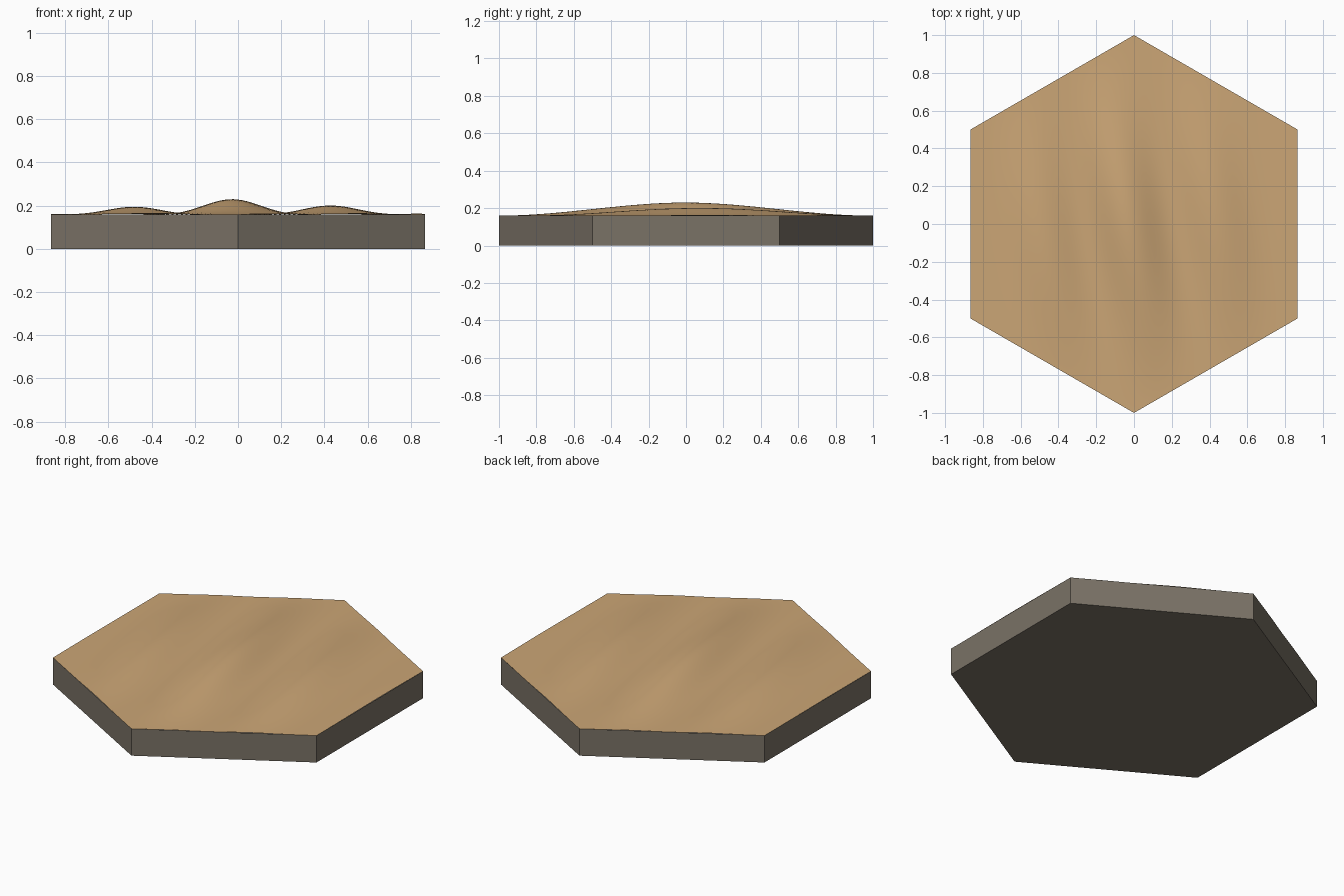
import bpy, bmesh, math

if "Cube" in bpy.data.objects:
    bpy.data.objects.remove(bpy.data.objects["Cube"], do_unlink=True)

RIM = 0.16       # height of the slab
SPACING = 0.5    # distance between dune crests
CREST = 0.07     # height of the tallest dune


def material(name, rgb):
    m = bpy.data.materials.new(name)
    m.use_nodes = True
    m.diffuse_color = (*rgb, 1)
    m.node_tree.nodes["Principled BSDF"].inputs["Base Color"].default_value = (*rgb, 1)
    return m


def finish(bm, name, mat):
    bmesh.ops.recalc_face_normals(bm, faces=bm.faces)
    mesh = bpy.data.meshes.new(name)
    bm.to_mesh(mesh)
    bm.free()
    mesh.materials.append(mat)
    obj = bpy.data.objects.new(name, mesh)
    bpy.context.collection.objects.link(obj)
    return obj


def hexagon(bm, z):
    angles = [math.radians(90 + 60 * i) for i in range(6)]
    return bm.faces.new([bm.verts.new((math.cos(a), math.sin(a), z)) for a in angles])


def dune_height(x, y):
    # Slanted parallel crests that fade out towards the rim
    fade = max(0, 1 - math.hypot(x, y))
    fade = fade * fade * (3 - 2 * fade)
    across = x + 0.03 + 0.17 * y
    wave = 0.5 + 0.5 * math.cos(2 * math.pi * across / SPACING)
    return CREST * fade * wave


stone = material("dark stone", (0.195, 0.168, 0.133))
sand = material("sand", (0.60, 0.38, 0.18))

# Hexagonal slab, open where the sand covers it
bm = bmesh.new()
bottom = hexagon(bm, 0)
rim = bmesh.ops.extrude_face_region(bm, geom=[bottom], use_keep_orig=True)["geom"]
for v in [g for g in rim if isinstance(g, bmesh.types.BMVert)]:
    v.co.z = RIM
top = [f for f in bm.faces if all(v.co.z > 0.1 for v in f.verts)]
bmesh.ops.delete(bm, geom=top, context='FACES_ONLY')
finish(bm, "stone_base", stone)

# Sand sheet: six triangular sectors, finely divided and raised into dunes
bm = bmesh.new()
bmesh.ops.poke(bm, faces=[hexagon(bm, RIM)])
bmesh.ops.subdivide_edges(bm, edges=bm.edges[:], cuts=39, use_grid_fill=True)
for v in bm.verts:
    v.co.z = RIM + dune_height(v.co.x, v.co.y)
dunes = finish(bm, "sand_dunes", sand)
if sum(p.normal.z for p in dunes.data.polygons) < 0:
    dunes.data.flip_normals()
for p in dunes.data.polygons:
    p.use_smooth = True
